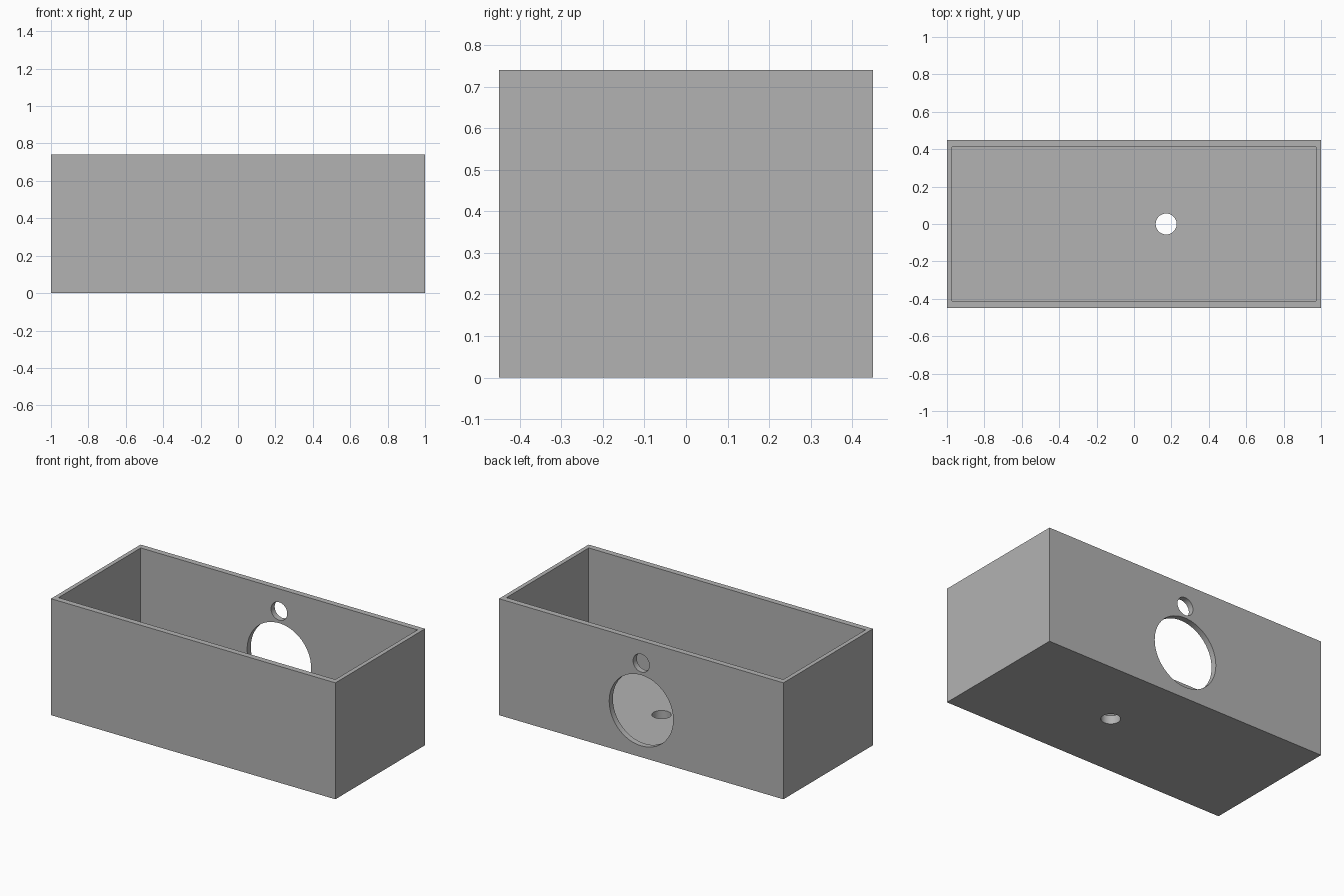
import bpy
import math

if "Cube" in bpy.data.objects:
    bpy.data.objects.remove(bpy.data.objects["Cube"], do_unlink=True)

LENGTH, DEPTH, HEIGHT = 2.0, 0.9, 0.74
SIDE_WALL, LONG_WALL, FLOOR = 0.027, 0.037, 0.053

grey = bpy.data.materials.new("plain_grey")
grey.use_nodes = True
grey.diffuse_color = (0.45, 0.45, 0.45, 1)
grey.node_tree.nodes["Principled BSDF"].inputs["Base Color"].default_value = grey.diffuse_color


def block(name, size, bottom):
    """Box centred on x and y, standing at the given height."""
    bpy.ops.mesh.primitive_cube_add(size=1, location=(0, 0, bottom + size[2] / 2))
    obj = bpy.context.object
    obj.name = name
    obj.scale = size
    bpy.ops.object.transform_apply(location=True, rotation=True, scale=True)
    obj.data.materials.append(grey)
    return obj


def drill(name, radius, location, rotation=(0, 0, 0)):
    """Round cutter, long enough to pass one wall only."""
    bpy.ops.mesh.primitive_cylinder_add(vertices=64, radius=radius, depth=0.3,
                                        location=location, rotation=rotation)
    obj = bpy.context.object
    obj.name = name
    obj.data.materials.append(grey)
    return obj


# Open box
box = block("open_box", (LENGTH, DEPTH, HEIGHT), 0)

# Cutters: cavity, two holes in the back wall, one hole in the floor
through_back = (math.pi / 2, 0, 0)
cutters = [
    block("cavity", (LENGTH - 2 * SIDE_WALL, DEPTH - 2 * LONG_WALL, HEIGHT), FLOOR),
    drill("large_back_hole", 0.225, (0, DEPTH / 2, 0.297), through_back),
    drill("small_back_hole", 0.057, (0, DEPTH / 2, 0.598), through_back),
    drill("floor_hole", 0.056, (0.172, 0, 0)),
]

bpy.ops.object.select_all(action='DESELECT')
box.select_set(True)
bpy.context.view_layer.objects.active = box
for cutter in cutters:
    cutter.hide_render = True
    cut = box.modifiers.new(cutter.name, 'BOOLEAN')
    cut.operation = 'DIFFERENCE'
    cut.solver = 'EXACT'
    cut.object = cutter
    bpy.ops.object.modifier_apply(modifier=cut.name)
    bpy.data.objects.remove(cutter, do_unlink=True)

# Smooth hole walls, sharp edges everywhere else
bpy.ops.object.shade_smooth_by_angle(angle=math.radians(30))
